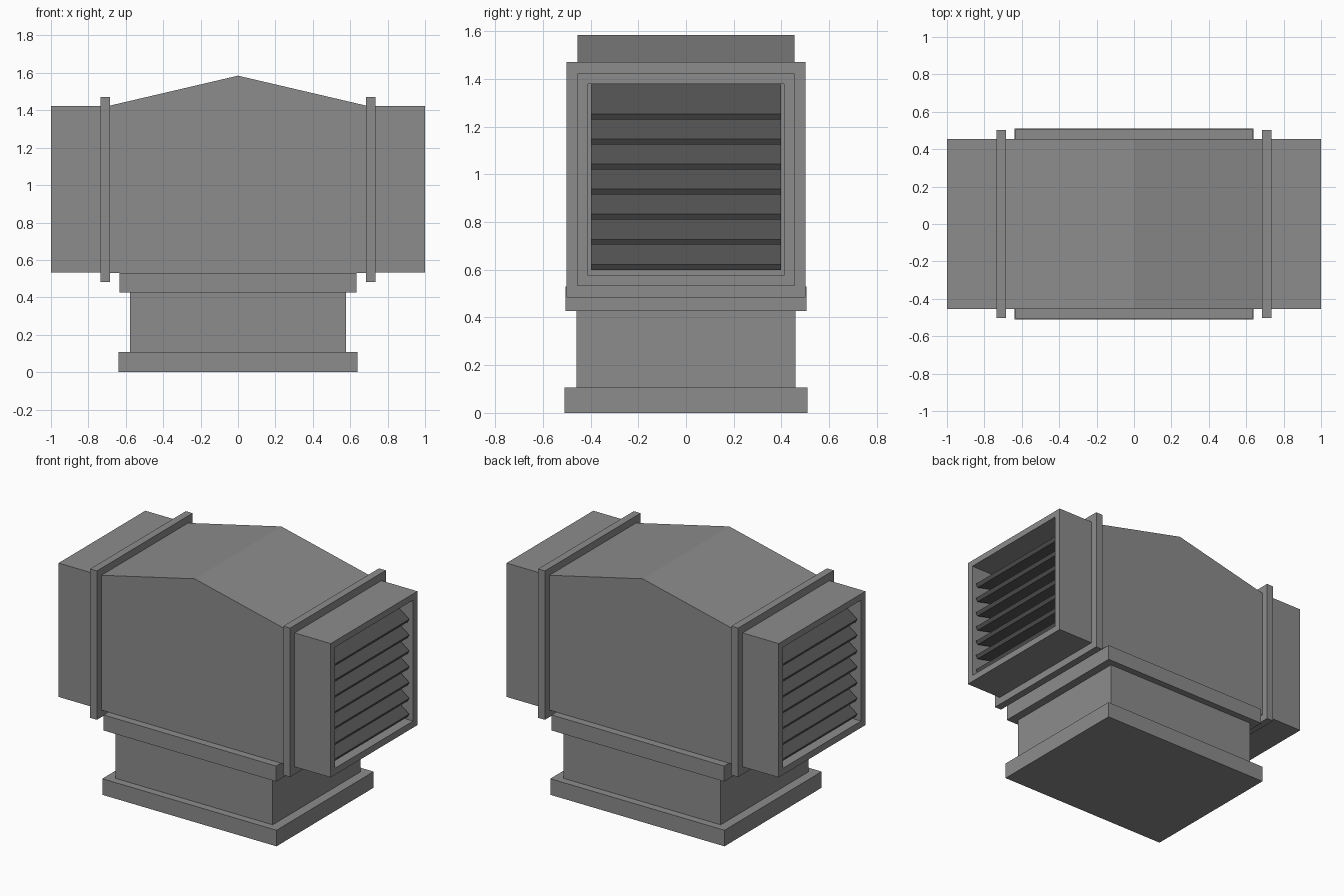
import bpy, bmesh

if "Cube" in bpy.data.objects:
    bpy.data.objects.remove(bpy.data.objects["Cube"])


def make_material(name, value):
    mat = bpy.data.materials.new(name)
    mat.diffuse_color = (value, value, value, 1)
    mat.use_nodes = True
    mat.node_tree.nodes["Principled BSDF"].inputs["Base Color"].default_value = mat.diffuse_color
    return mat


body_metal = make_material("body_metal", 0.262)
dark_metal = make_material("dark_metal", 0.093)


def make_object(name, bm, mat=body_metal, mirror=False):
    bmesh.ops.recalc_face_normals(bm, faces=bm.faces)
    mesh = bpy.data.meshes.new(name)
    bm.to_mesh(mesh)
    bm.free()
    mesh.materials.append(mat)
    obj = bpy.data.objects.new(name, mesh)
    bpy.context.collection.objects.link(obj)
    if mirror:
        mod = obj.modifiers.new("mirror", 'MIRROR')
        mod.use_mirror_merge = False
    return obj


def prism(bm, profile, half_y):
    """Extrude an (x, z) profile symmetrically along y."""
    face = bm.faces.new([bm.verts.new((x, -half_y, z)) for x, z in profile])
    ext = bmesh.ops.extrude_face_region(bm, geom=[face], use_keep_orig=True)
    verts = [g for g in ext["geom"] if isinstance(g, bmesh.types.BMVert)]
    bmesh.ops.translate(bm, verts=verts, vec=(0, 2 * half_y, 0))


def box(bm, x0, x1, half_y, z0, z1):
    prism(bm, [(x0, z0), (x1, z0), (x1, z1), (x0, z1)], half_y)


# Stacked base: foot, neck and collar
for name, hx, hy, z0, z1 in [("base_foot", 0.64, 0.51, 0.0, 0.107),
                             ("base_neck", 0.577, 0.46, 0.107, 0.427),
                             ("base_collar", 0.634, 0.505, 0.427, 0.53)]:
    bm = bmesh.new()
    box(bm, -hx, hx, hy, z0, z1)
    make_object(name, bm)

# Main housing with a pitched roof
bm = bmesh.new()
prism(bm, [(-0.685, 0.53), (0.685, 0.53), (0.685, 1.425),
           (0, 1.585), (-0.685, 1.425)], 0.455)
make_object("housing", bm)

# Flanges between housing and hoods
bm = bmesh.new()
box(bm, 0.685, 0.735, 0.502, 0.483, 1.472)
make_object("flanges", bm, mirror=True)

# Hoods, hollowed from the outer end
bm = bmesh.new()
box(bm, 0.735, 1.0, 0.455, 0.533, 1.422)
bmesh.ops.recalc_face_normals(bm, faces=bm.faces)
end = max(bm.faces, key=lambda f: f.calc_center_median().x)
rim = bmesh.ops.extrude_discrete_faces(bm, faces=[end])["faces"][0]
for v in rim.verts:
    v.co.y = 0.41 if v.co.y > 0 else -0.41
    v.co.z = 1.38 if v.co.z > 1 else 0.577
back = bmesh.ops.extrude_discrete_faces(bm, faces=[rim])["faces"][0]
bmesh.ops.translate(bm, verts=back.verts, vec=(-0.24, 0, 0))
make_object("hoods", bm, mirror=True)

# Sloping louver slats: low outer lip, high inner edge, closed at the back
bm = bmesh.new()
for i in range(7):
    z = 0.6 + i * 0.105
    prism(bm, [(0.967, z), (0.98, z + 0.023),
               (0.81, z + 0.146), (0.795, z + 0.041)], 0.398)
make_object("louver_slats", bm, dark_metal, mirror=True)
